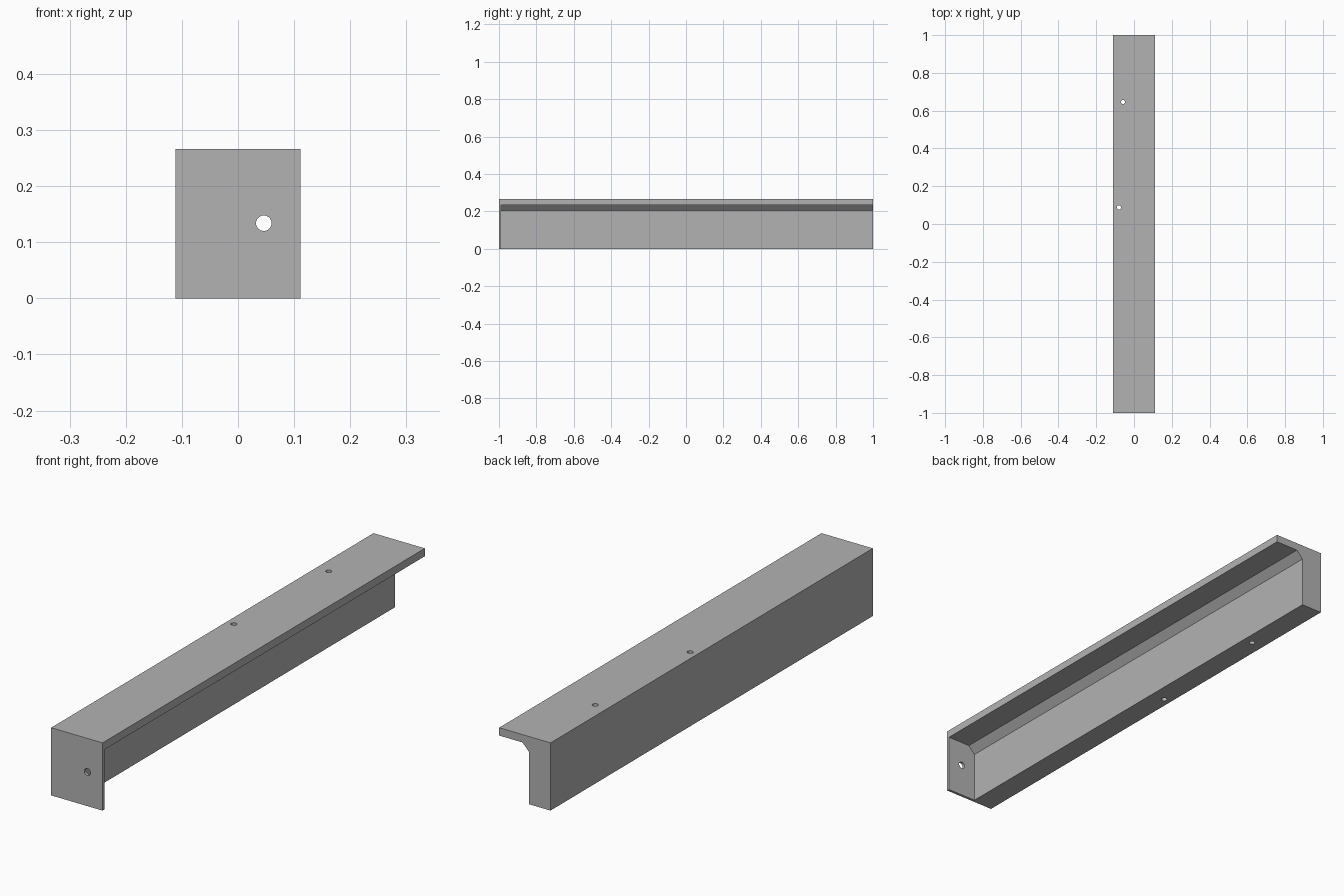
import bpy
import bmesh
from math import radians
from mathutils import Matrix, Vector

if "Cube" in bpy.data.objects:
    bpy.data.objects.remove(bpy.data.objects["Cube"], do_unlink=True)

WIDTH, LENGTH, HEIGHT = 0.223, 2.0, 0.266
PLATE = 0.011

grey = bpy.data.materials.new("plain grey")
grey.use_nodes = True
colour = (0.45, 0.45, 0.45, 1)
grey.diffuse_color = colour
grey.node_tree.nodes["Principled BSDF"].inputs["Base Color"].default_value = colour


def add_object(name, bm):
    bmesh.ops.recalc_face_normals(bm, faces=bm.faces)
    mesh = bpy.data.meshes.new(name)
    bm.to_mesh(mesh)
    bm.free()
    mesh.materials.append(grey)
    obj = bpy.data.objects.new(name, mesh)
    bpy.context.collection.objects.link(obj)
    return obj


def drill(name, location, radius, depth, rotation):
    bm = bmesh.new()
    bmesh.ops.create_cone(bm, cap_ends=True, segments=32, radius1=radius,
                          radius2=radius, depth=depth,
                          matrix=Matrix.Translation(location) @ rotation)
    return add_object(name, bm)


# Solid block that becomes the angle bar with its end plate
bm = bmesh.new()
bmesh.ops.create_cube(bm, size=1, matrix=Matrix.Translation((0, 0, HEIGHT / 2))
                      @ Matrix.Diagonal((WIDTH, LENGTH, HEIGHT, 1)))
bar = add_object("angle_bar_with_end_plate", bm)

# Relief under the top flange, with a chamfered inner corner
relief = [(-0.018, -0.1), (-0.018, 0.205), (0.01, 0.235), (0.2, 0.235), (0.2, -0.1)]
bm = bmesh.new()
face = bm.faces.new([bm.verts.new((x, PLATE - LENGTH / 2, z)) for x, z in relief])
swept = bmesh.ops.extrude_face_region(bm, geom=[face])["geom"]
bmesh.ops.translate(bm, vec=Vector((0, LENGTH + 0.1, 0)),
                    verts=[v for v in swept if isinstance(v, bmesh.types.BMVert)])
cutters = [add_object("relief_cutter", bm)]

# Two vertical holes through the web, one hole through the end plate
upright = Matrix.Identity(4)
for x, y in [(-0.058, 0.646), (-0.08, 0.088)]:
    cutters.append(drill("web_hole_cutter", (x, y, HEIGHT / 2), 0.011, 0.5, upright))
cutters.append(drill("plate_hole_cutter", (0.046, -1, 0.134), 0.0138, 0.1,
                     Matrix.Rotation(radians(90), 4, "X")))

bpy.ops.object.select_all(action="DESELECT")
bpy.context.view_layer.objects.active = bar
bar.select_set(True)
for cutter in cutters:
    cut = bar.modifiers.new(cutter.name, "BOOLEAN")
    cut.operation = "DIFFERENCE"
    cut.solver = "EXACT"
    cut.object = cutter
    bpy.ops.object.modifier_apply(modifier=cut.name)
    bpy.data.objects.remove(cutter, do_unlink=True)

bpy.ops.object.shade_smooth_by_angle(angle=radians(30))
